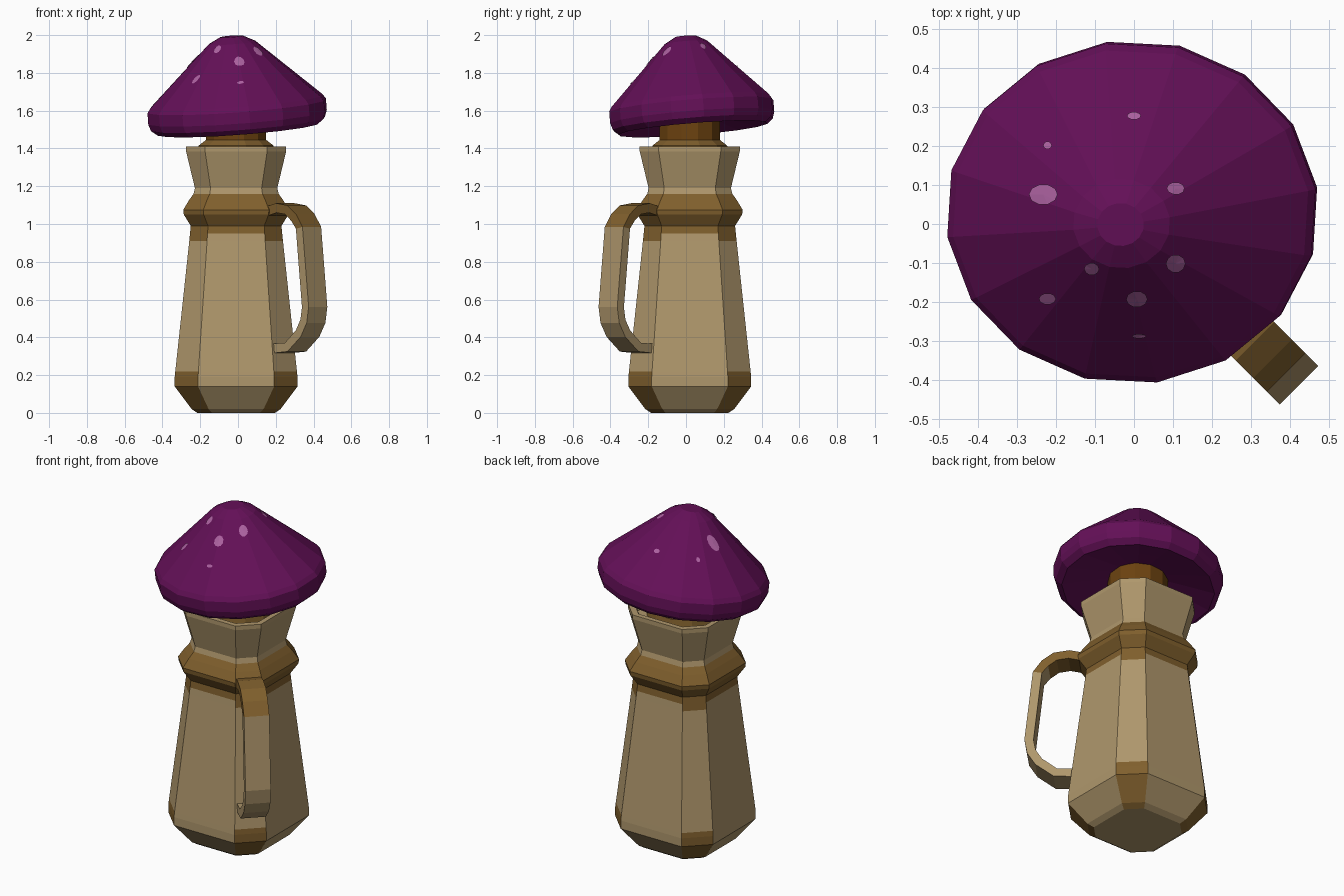
import bpy, bmesh, math
from mathutils import Vector
from mathutils.bvhtree import BVHTree

if "Cube" in bpy.data.objects:
    bpy.data.objects.remove(bpy.data.objects["Cube"])

CX, CY = -0.01, 0.02


def material(name, rgb):
    m = bpy.data.materials.new(name)
    m.diffuse_color = (*rgb, 1)
    m.use_nodes = True
    m.node_tree.nodes["Principled BSDF"].inputs["Base Color"].default_value = m.diffuse_color
    return m


TAN = material("tan clay", (0.43, 0.31, 0.15))
BROWN = material("brown glaze", (0.215, 0.115, 0.026))
CORK = material("dark orange cork", (0.15, 0.055, 0.005))
PURPLE = material("purple cap", (0.125, 0.005, 0.095))
PINK = material("pale purple spot", (0.41, 0.12, 0.35))


def finish(name, bm, mats, rule=None):
    """Turn a bmesh into an object, colouring faces by rule(face)."""
    bmesh.ops.recalc_face_normals(bm, faces=bm.faces)
    if rule:
        for f in bm.faces:
            f.material_index = rule(f)
    me = bpy.data.meshes.new(name)
    bm.to_mesh(me)
    bm.free()
    for m in mats:
        me.materials.append(m)
    ob = bpy.data.objects.new(name, me)
    bpy.context.collection.objects.link(ob)
    return ob


def loft(rings):
    """Skin a list of closed rings and cap both ends."""
    bm = bmesh.new()
    vr = [[bm.verts.new(p) for p in r] for r in rings]
    n = len(vr[0])
    for a, b in zip(vr, vr[1:]):
        for i in range(n):
            j = (i + 1) % n
            bm.faces.new((a[i], a[j], b[j], b[i]))
    bm.faces.new(vr[0])
    bm.faces.new(vr[-1])
    return bm


# Jug body: a square with cut corners, swept up a profile of (z, half width)
def jug_ring(z, h):
    k = 0.62 * h
    pts = [(h, -k), (h, k), (k, h), (-k, h), (-h, k), (-h, -k), (-k, -h), (k, -h)]
    return [(CX + x, CY + y, z) for x, y in pts]


profile = [(0, 0.205), (0.02, 0.235), (0.14, 0.325), (0.19, 0.325), (0.22, 0.322),
           (0.91, 0.248), (0.95, 0.244), (0.99, 0.24), (1.05, 0.277), (1.075, 0.28),
           (1.125, 0.25), (1.16, 0.225), (1.19, 0.218), (1.385, 0.265), (1.41, 0.265),
           (1.41, 0.235), (1.37, 0.22)]


def jug_colour(f):
    c = f.calc_center_median()
    dx, dy = abs(c.x - CX), abs(c.y - CY)
    corner = min(dx, dy) > 0.05
    if corner and c.z < 0.22:
        return 1
    if (0.91 if corner else 0.95) < c.z < 1.16:
        return 1
    return 0


finish("jug_body", loft([jug_ring(z, h) for z, h in profile]), [TAN, BROWN], jug_colour)

# Handle: flat bar swept along a path in the front-right diagonal plane
path = [Vector(p) for p in [(0.27, 1.06), (0.37, 1.085), (0.445, 1.075), (0.50, 1.035),
                            (0.542, 0.98), (0.588, 0.56), (0.575, 0.485),
                            (0.535, 0.42), (0.445, 0.348), (0.325, 0.34)]]
out = Vector((1, -1, 0)).normalized()
side = Vector((1, 1, 0)).normalized()
rings = []
for i, p in enumerate(path):
    t = (path[min(i + 1, len(path) - 1)] - path[max(i - 1, 0)]).normalized()
    nrm = Vector((-t.y, t.x))
    ring = []
    for s, w in ((-1, -1), (1, -1), (1, 1), (-1, 1)):
        q = p + nrm * s * 0.025
        ring.append(Vector((CX, CY, q.y)) + out * q.x + side * w * 0.07)
    rings.append(ring)


def handle_colour(f):
    return 1 if f.calc_center_median().z > 1.0 else 0


finish("jug_handle", loft(rings), [TAN, BROWN], handle_colour)


# Round parts
def round_ring(r, z, n, phase=0.0):
    return [(r * math.cos(phase + math.tau * i / n),
             r * math.sin(phase + math.tau * i / n), z) for i in range(n)]


# Mushroom stem used as the stopper, with a brown collar in the mouth
stem = [(0.215, 1.36), (0.205, 1.415), (0.165, 1.445), (0.165, 1.61)]
bm = loft([[(x + CX, y + CY, z) for x, y, z in round_ring(r, z, 12, math.pi / 12)]
           for r, z in stem])
finish("stopper_stem", bm, [CORK, BROWN],
       lambda f: 1 if f.calc_center_median().z < 1.44 else 0)


# Mushroom cap: 16 sides, slightly oval and tilted
def tilt(p):
    x, y, z = p
    y *= 0.92
    return (-0.005 + x - 0.075 * (z - 1.6), 0.03 + y - 0.08 * (z - 1.6),
            z + 0.074 * x + 0.08 * y)


cap = [(0.15, 1.57), (0.30, 1.535), (0.43, 1.503), (0.465, 1.53), (0.477, 1.565),
       (0.477, 1.625), (0.46, 1.65), (0.125, 1.96), (0.06, 1.993)]
bm = loft([[tilt(p) for p in round_ring(r, z, 16, math.radians(8))] for r, z in cap])
bmesh.ops.recalc_face_normals(bm, faces=bm.faces)
tree = BVHTree.FromBMesh(bm)
finish("mushroom_cap", bm, [PURPLE])

# Spots: thin patches dropped onto the cap (x, y, radius x, radius y)
spots = [(0, 0.275, 0.018, 0.01), (-0.22, 0.2, 0.011, 0.01), (-0.23, 0.075, 0.037, 0.026),
         (0.105, 0.09, 0.023, 0.016), (0.105, -0.1, 0.025, 0.023),
         (-0.107, -0.113, 0.019, 0.016), (-0.22, -0.19, 0.022, 0.015),
         (0.007, -0.19, 0.027, 0.021), (0.013, -0.285, 0.018, 0.006)]
bm = bmesh.new()


def drop(x, y):
    hit, nrm, _, _ = tree.ray_cast(Vector((x, y, 3)), Vector((0, 0, -1)))
    return bm.verts.new(hit + nrm * 0.004)


for x, y, rx, ry in spots:
    mid = drop(x, y)
    rim = [drop(x + rx * math.cos(a), y + ry * math.sin(a))
           for a in (math.tau * i / 10 for i in range(10))]
    for i in range(10):
        bm.faces.new((mid, rim[i], rim[(i + 1) % 10]))
finish("cap_spots", bm, [PINK])
